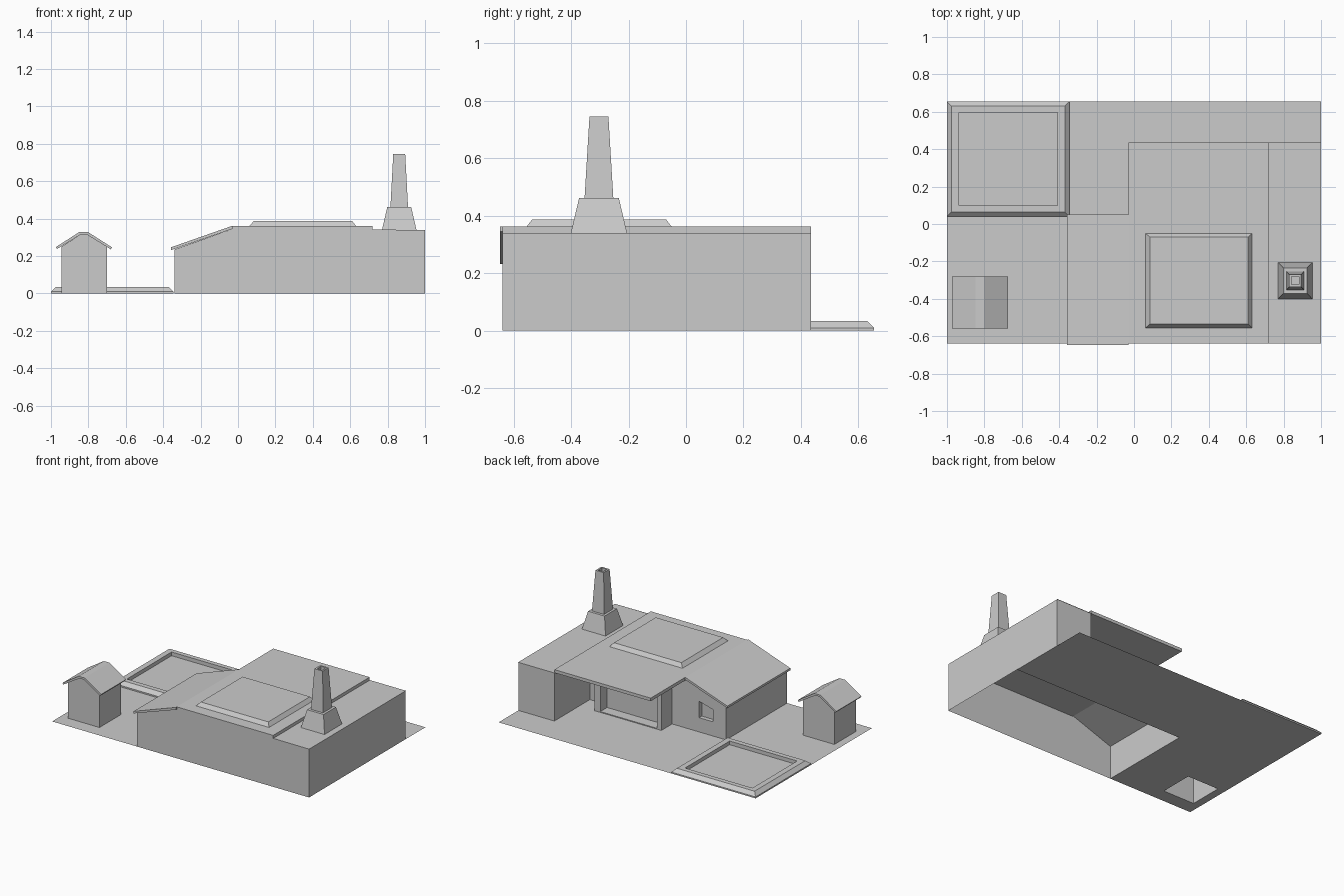
import bpy

if "Cube" in bpy.data.objects:
    bpy.data.objects.remove(bpy.data.objects["Cube"])


def mesh(name, verts, faces):
    me = bpy.data.meshes.new(name)
    me.from_pydata(verts, [], faces)
    me.update()
    ob = bpy.data.objects.new(name, me)
    bpy.context.collection.objects.link(ob)
    return ob


def rect(x0, x1, y0, y1, z):
    return [(x0, y0, z), (x1, y0, z), (x1, y1, z), (x0, y1, z)]


def loft(name, rings, bottom=True, top=True):
    """Stack of rectangles (x0, x1, y0, y1, z) joined by side faces."""
    verts = [v for r in rings for v in rect(*r)]
    faces = [(4 * k + i, 4 * k + (i + 1) % 4, 4 * k + 4 + (i + 1) % 4, 4 * k + 4 + i)
             for k in range(len(rings) - 1) for i in range(4)]
    if bottom:
        faces.append((3, 2, 1, 0))
    if top:
        n = 4 * len(rings) - 4
        faces.append((n, n + 1, n + 2, n + 3))
    return mesh(name, verts, faces)


def box(name, x0, x1, y0, y1, z0, z1):
    return loft(name, [(x0, x1, y0, y1, z0), (x0, x1, y0, y1, z1)])


def extrude_y(name, profile, y0, y1, caps=True):
    """XZ outline pulled along y."""
    n = len(profile)
    verts = [(x, y0, z) for x, z in profile] + [(x, y1, z) for x, z in profile]
    faces = [(i, (i + 1) % n, n + (i + 1) % n, n + i) for i in range(n)]
    if caps:
        faces += [tuple(range(n))[::-1], tuple(range(n, 2 * n))]
    return mesh(name, verts, faces)


def sheets(name, quads):
    """Separate flat polygons in one object."""
    verts, faces = [], []
    for q in quads:
        faces.append(tuple(range(len(verts), len(verts) + len(q))))
        verts += q
    return mesh(name, verts, faces)


F, B, W = -0.638, 0.04, 0.435      # front wall, back wall, wing back wall

# Ground sheet, left open below the house and the hut
sheets("ground", [rect(*r, 0) for r in [
    (-1, 1, B, 0.655), (-1, -0.945, F, B), (-0.70, -0.34, F, B),
    (-0.945, -0.70, F, -0.54), (-0.945, -0.70, -0.30, B)]])

# House walls as an open-bottomed shell
sheets("house_walls", [
    [(-0.34, F, 0), (1, F, 0), (1, F, 0.34), (-0.03, F, 0.345), (-0.34, F, 0.235)],
    [(1, F, 0), (1, W, 0), (1, W, 0.34), (1, F, 0.34)],
    [(1, W, 0), (0.72, W, 0), (0.72, W, 0.34), (1, W, 0.34)],
    [(0.72, W, 0), (0.72, B, 0), (0.72, B, 0.34), (0.72, W, 0.34)],
    [(0.72, B, 0), (-0.03, B, 0), (-0.03, B, 0.345), (0.72, B, 0.345)],
    [(-0.34, B, 0), (-0.34, F, 0), (-0.34, F, 0.235), (-0.34, B, 0.235)],
])

# Gable part of the back wall with a recessed window
outer = [(-0.03, 0), (-0.34, 0), (-0.34, 0.235), (-0.03, 0.345)]
win = [(-0.13, 0.10), (-0.24, 0.10), (-0.24, 0.185), (-0.13, 0.215)]
gv = [(x, B, z) for x, z in outer + win] + [(x, B - 0.03, z) for x, z in win]
gf = [(8, 9, 10, 11)]
for i in range(4):
    j = (i + 1) % 4
    gf += [(i, j, 4 + j, 4 + i), (4 + i, 4 + j, 8 + j, 8 + i)]
mesh("gable_window_wall", gv, gf)

# Porch bay: two piers and a recessed panel
for i, (x0, x1) in enumerate([(0.08, 0.115), (0.555, 0.60)]):
    box(f"porch_pier_{i}", x0, x1, B, 0.16, 0, 0.34)
box("porch_panel", 0.115, 0.555, B, 0.085, 0, 0.34)
box("porch_step", 0.115, 0.555, 0.085, 0.16, 0, 0.006)

# Roofs
box("main_roof", -0.03, 0.72, F, W, 0.34, 0.362)
sheets("wing_roof", [rect(0.72, 1, F, W + 0.003, 0.34)])
extrude_y("sloped_roof", [(-0.358, 0.232), (-0.03, 0.345), (-0.03, 0.362), (-0.358, 0.247)],
          -0.648, 0.052)
loft("roof_panel", [(0.062, 0.63, -0.555, -0.05, 0.362),
                    (0.085, 0.61, -0.535, -0.07, 0.388)], bottom=False)

# Chimney, hollow at the top
def sq(h, k, z):
    return (0.862 - h, 0.862 + h, -0.303 - k, -0.303 + k, z)


loft("chimney", [sq(0.092, 0.098, 0.34), sq(0.064, 0.069, 0.462), sq(0.047, 0.05, 0.462),
                 sq(0.032, 0.033, 0.745), sq(0.02, 0.021, 0.745), sq(0.02, 0.021, 0.66)],
     bottom=False)

# Hut: open-bottomed walls and a pitched roof with a flattened ridge
hx0, hx1, hy0, hy1 = -0.945, -0.70, -0.54, -0.30
gable = [(hx0, 0), (hx1, 0), (hx1, 0.25), (-0.81, 0.316), (-0.84, 0.316), (hx0, 0.25)]
hut = [[(x, y, z) for x, z in gable] for y in (hy0, hy1)]
hut += [[(x, hy0, 0), (x, hy1, 0), (x, hy1, 0.25), (x, hy0, 0.25)] for x in (hx0, hx1)]
sheets("hut_walls", hut)
extrude_y("hut_roof", [(-0.968, 0.238), (-0.84, 0.316), (-0.81, 0.316), (-0.68, 0.236),
                       (-0.674, 0.247), (-0.803, 0.329), (-0.848, 0.329), (-0.974, 0.248)],
          -0.56, -0.28)

# Pool with a bevelled rim
loft("pool", [(-1, -0.345, 0.04, 0.655, 0), (-1, -0.345, 0.04, 0.655, 0.01),
              (-0.975, -0.37, 0.065, 0.63, 0.034), (-0.935, -0.41, 0.10, 0.597, 0.034),
              (-0.935, -0.41, 0.10, 0.597, 0.008)], bottom=False)
